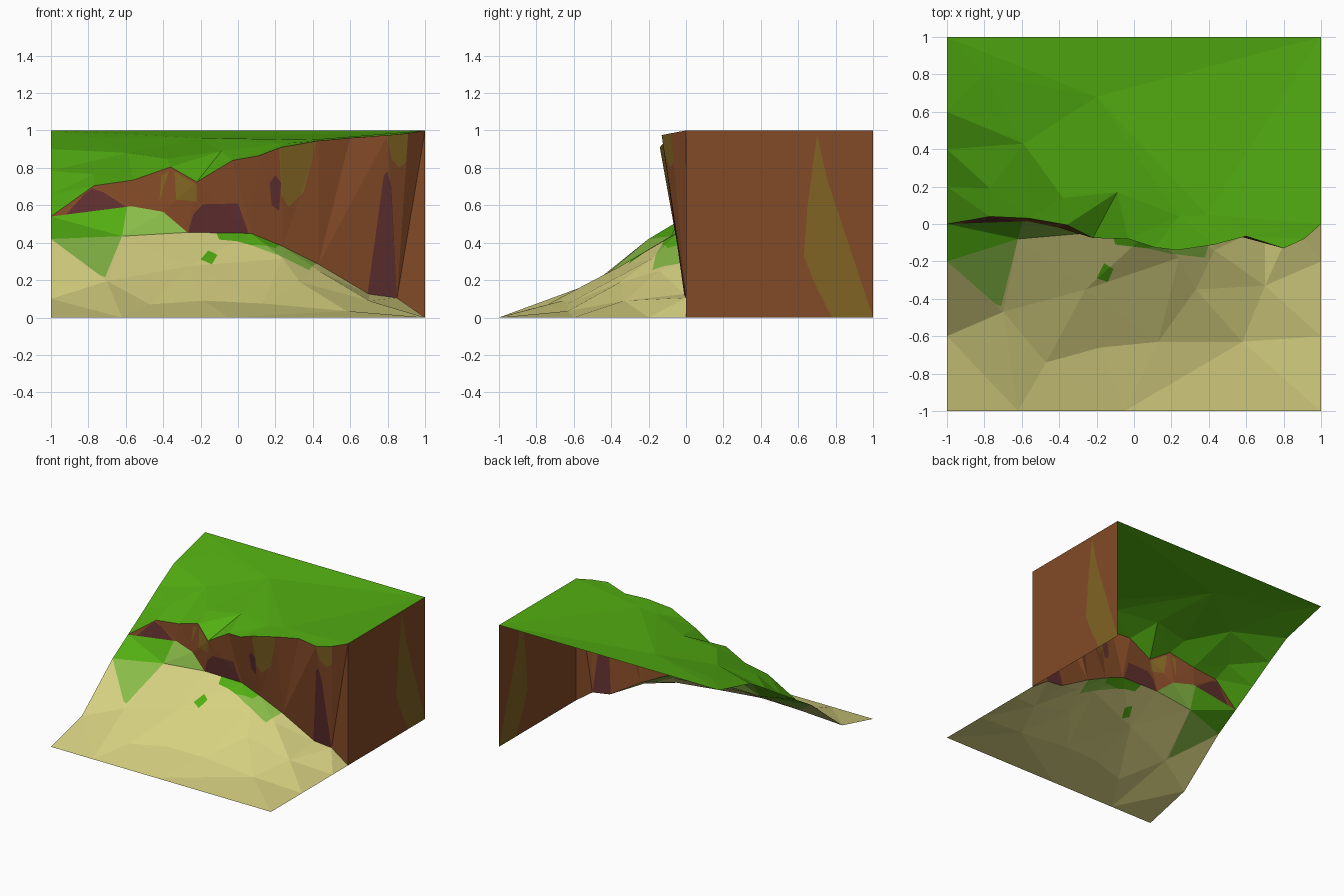
import bpy
from mathutils import Vector
from mathutils.geometry import delaunay_2d_cdt

if "Cube" in bpy.data.objects:
    bpy.data.objects.remove(bpy.data.objects["Cube"])


def material(name, colour):
    m = bpy.data.materials.new(name)
    m.diffuse_color = (*colour, 1)
    m.use_nodes = True
    m.node_tree.nodes["Principled BSDF"].inputs["Base Color"].default_value = m.diffuse_color
    return m


GRASS = material("grass green", (0.085, 0.42, 0.006))
PALE = material("pale grass", (0.25, 0.50, 0.065))
SAND = material("sand", (0.68, 0.64, 0.22))
BROWN = material("earth brown", (0.225, 0.067, 0.020))
OLIVE = material("olive earth", (0.215, 0.125, 0.016))
MAROON = material("maroon earth", (0.115, 0.028, 0.028))


def inside(p, poly):
    hit = False
    for a, b in zip(poly, poly[1:] + poly[:1]):
        if (a[1] > p[1]) != (b[1] > p[1]):
            if p[0] < a[0] + (p[1] - a[1]) * (b[0] - a[0]) / (b[1] - a[1]):
                hit = not hit
    return hit


def loop_edges(start, n):
    return [(start + i, start + (i + 1) % n) for i in range(n)]


def sheet(name, axes, outline, inner, base, patches=(), creases=()):
    """Faceted sheet seen along one axis: triangulate it, then cut patches into it.
    axes = (right, up, depth) indices of the 3D coordinates."""
    u, v, w = axes
    pts = outline + inner
    flat = [(p[u], p[v]) for p in pts]
    edges = loop_edges(0, len(outline))
    edges += [(flat.index(a), flat.index(b)) for a, b in creases]
    vs, es, fs, orig, _, _ = delaunay_2d_cdt([Vector(p) for p in flat], edges, [], 1, 1e-5)
    depth = [pts[o[0]][w] if o else 0 for o in orig]

    def locate(p):
        best = (-1e9, 0)
        for f in fs:
            a, b, c = (vs[i] for i in f)
            d = (b - a).cross(c - a)
            if abs(d) < 1e-9:
                continue
            k = ((c - b).cross(p - b) / d, (a - c).cross(p - c) / d)
            k = (*k, 1 - k[0] - k[1])
            if min(k) > best[0]:
                best = (min(k), sum(t * depth[i] for t, i in zip(k, f)))
        return best

    # cut patch outlines across the facets, keeping their shape
    coords, cuts = [x.copy() for x in vs], [tuple(e) for e in es]
    for _, poly in patches:
        cuts += loop_edges(len(coords), len(poly))
        coords += [Vector(p) for p in poly]
    vs2, _, fs2, *_ = delaunay_2d_cdt(coords, cuts, [], 0, 1e-5)
    verts = []
    for p in vs2:
        co = [0, 0, 0]
        co[u], co[v], co[w] = p[0], p[1], locate(p)[1]
        verts.append(co)
    faces, slots, mats = [], [], [base]
    for f in fs2:
        c = sum((vs2[i] for i in f), Vector((0, 0))) / len(f)
        if locate(c)[0] < 1e-6:
            continue
        m = next((m for m, poly in patches if inside(c, poly)), base)
        if m not in mats:
            mats.append(m)
        faces.append(f)
        slots.append(mats.index(m))
    me = bpy.data.meshes.new(name)
    me.from_pydata(verts, [], faces)
    for m in mats:
        me.materials.append(m)
    for poly, s in zip(me.polygons, slots):
        poly.material_index = s
    ob = bpy.data.objects.new(name, me)
    bpy.context.collection.objects.link(ob)
    # drop vertices left outside the sheet
    import bmesh
    bm = bmesh.new()
    bm.from_mesh(me)
    bmesh.ops.delete(bm, geom=[x for x in bm.verts if not x.link_faces], context='VERTS')
    bm.to_mesh(me)
    bm.free()


# Cliff top and cliff foot lines, left to right
rim = [(-1, 0, .54), (-.77, .04, .705), (-.56, .03, .735), (-.36, -.005, .805),
       (-.22, -.075, .725), (-.03, -.08, .84), (.11, -.125, .865), (.23, -.14, .91),
       (.43, -.11, .945), (.6, -.065, .96), (.8, -.13, .975), (.91, -.08, .985), (1, 0, 1)]
foot = [(-1, 0, .54), (-.57, .015, .595), (-.4, -.02, .565), (-.27, -.05, .455),
        (.07, -.05, .45), (.24, -.045, .38), (.43, -.03, .285), (.7, -.01, .125),
        (.85, 0, .105), (1, 0, 0)]

# Grass plateau
sheet("grass_plateau", (0, 1, 2),
      rim + [(1, 1, 1), (-1, 1, 1), (-1, .6, .9), (-1, .4, .785), (-1, .2, .66)],
      [(-.59, .43, .88), (-.2, .68, .96), (-.77, .19, .765), (-.38, .14, .85),
       (-.09, .17, .89), (.24, .04, .93), (.39, .05, .95), (-.8, .8, .965)], GRASS)

# Sand slope with grass patches
sheet("sand_slope", (0, 1, 2),
      [(-1, -.2, .42), (-1, -.6, .1), (-1, -1, 0), (-.62, -1, 0), (-.05, -1, 0), (1, -1, 0),
       (1, -.6, 0), (1, -.2, 0)] + foot[::-1],
      [(-.62, -.08, .435), (-.7, -.47, .195), (-.26, -.35, .275), (-.47, -.74, .07),
       (-.18, -.66, .09), (.13, -.63, .075), (.58, -.63, .035), (.7, -.33, .09),
       (.33, -.35, .19), (.24, -.18, .315), (.43, -.14, .25)], SAND,
      [(GRASS, [(-1, -.2), (-.62, -.08), (-.57, .1), (-1, .1)]),
       (PALE, [(-.62, -.08), (-.27, -.05), (-.3, .1), (-.57, .1)]),
       (PALE, [(-1, -.2), (-.74, -.43), (-.71, -.44), (-.62, -.08)]),
       (GRASS, [(-.13, 0), (-.1, -.11), (.07, -.13), (.2, -.1), (.24, 0)]),
       (PALE, [(.07, -.13), (.2, -.16), (.38, -.18), (.43, 0), (.24, 0), (.2, -.1)]),
       (GRASS, [(-.2, -.29), (-.14, -.31), (-.11, -.24), (-.16, -.21)])],
      [((-1, -.2), (-.62, -.08)), ((-.62, -.08), (-.27, -.05)), ((1, -.2), (.85, 0))])

# Earth cliff between the two lines
sheet("cliff_face", (0, 2, 1), foot + rim[:0:-1], [], BROWN,
      [(MAROON, [(-.93, .54), (-.82, .66), (-.78, .69), (-.72, .67), (-.58, .58)]),
       (MAROON, [(-.27, .44), (-.24, .55), (-.19, .605), (0, .61), (.06, .44)]),
       (MAROON, [(.17, .72), (.2, .76), (.23, .72), (.22, .57), (.18, .6)]),
       (MAROON, [(.69, .11), (.78, .76), (.8, .78), (.82, .7), (.85, .09)]),
       (OLIVE, [(.22, .93), (.23, .66), (.27, .59), (.35, .67), (.43, .97)]),
       (OLIVE, [(.79, 1), (.82, .85), (.86, .8), (.9, .83), (.91, 1)]),
       (OLIVE, [(-.41, .76), (-.42, .62), (-.37, .78)]),
       (OLIVE, [(-.34, .78), (-.33, .63), (-.22, .62), (-.22, .71)])],
      [((.85, .105), (.91, .985)), ((.85, .105), (.8, .975)), ((.7, .125), (.8, .975))])

# Flat earth wall on the right side
sheet("side_wall", (1, 2, 0), [(1, 0, 0), (1, 1, 0), (1, 1, 1), (1, 0, 1)], [], BROWN,
      [(OLIVE, [(.70, .98), (.65, .6), (.63, .33), (.68, .2), (.78, 0), (1, 0), (.76, .72)])])
